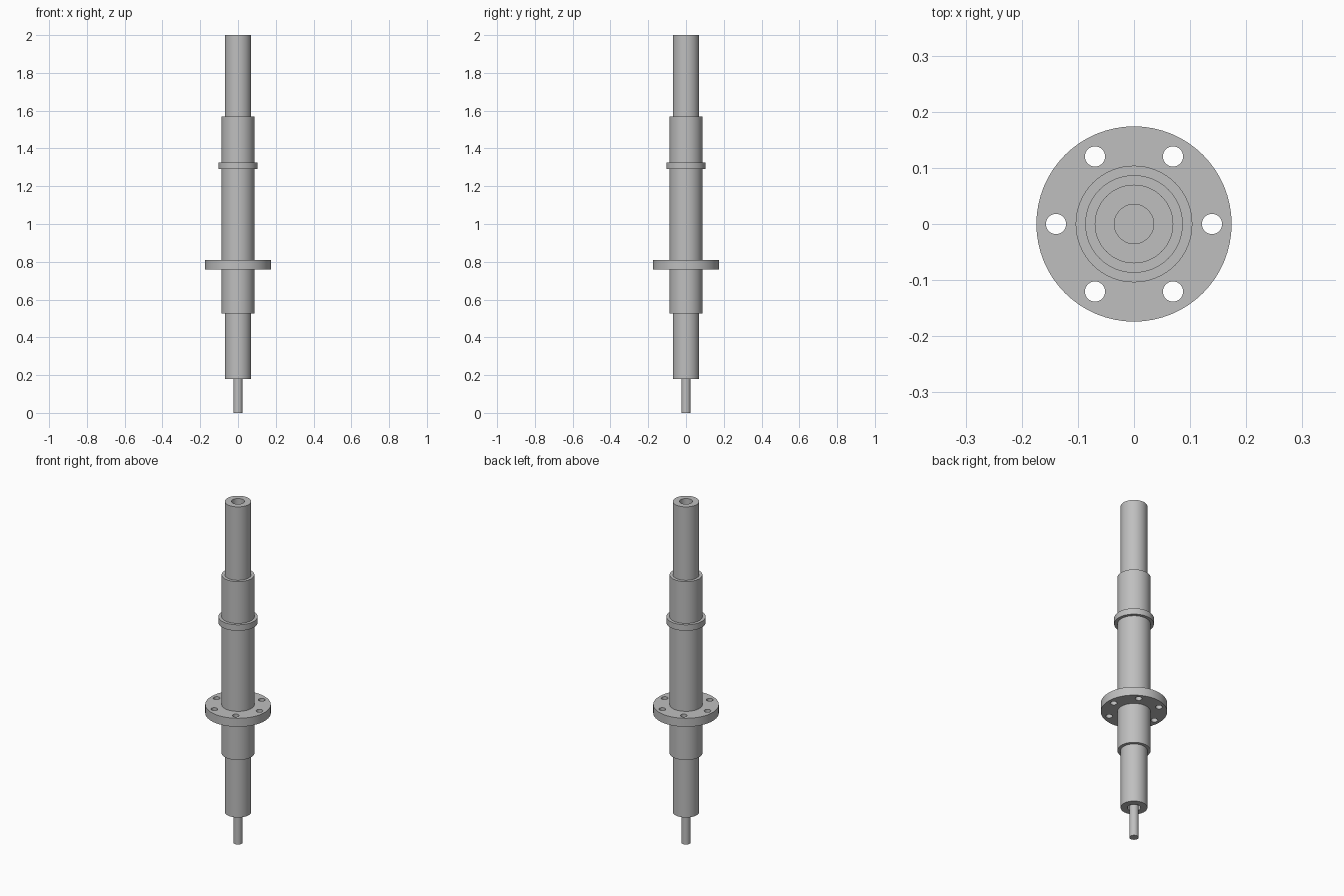
import bpy
import bmesh
import math
from mathutils import Matrix

cube = bpy.data.objects.get("Cube")
if cube:
    bpy.data.objects.remove(cube, do_unlink=True)

SEGMENTS = 64
TUBE_R, BORE_R, BODY_R, ROD_R = 0.07, 0.035, 0.087, 0.024
FLANGE_R, COLLAR_R = 0.174, 0.104
FLANGE_Z, COLLAR_Z = (0.76, 0.81), (1.29, 1.325)

steel = bpy.data.materials.new("grey steel")
steel.use_nodes = True
color = (0.52, 0.52, 0.52, 1)
steel.diffuse_color = color
steel.node_tree.nodes["Principled BSDF"].inputs["Base Color"].default_value = color


def finish(name, bm):
    """Turn a bmesh into a smooth steel object with sharp rims."""
    bmesh.ops.remove_doubles(bm, verts=bm.verts, dist=1e-5)
    bmesh.ops.recalc_face_normals(bm, faces=bm.faces)
    mesh = bpy.data.meshes.new(name)
    bm.to_mesh(mesh)
    bm.free()
    mesh.materials.append(steel)
    obj = bpy.data.objects.new(name, mesh)
    bpy.context.collection.objects.link(obj)
    return obj


def smooth(obj):
    bpy.ops.object.select_all(action="DESELECT")
    obj.select_set(True)
    bpy.context.view_layer.objects.active = obj
    bpy.ops.object.shade_smooth_by_angle(angle=math.radians(30))


def lathe(name, profile, closed=True):
    """Revolve (radius, height) points around the z axis."""
    bm = bmesh.new()
    verts = [bm.verts.new((r, 0, z)) for r, z in profile]
    edges = [bm.edges.new(pair) for pair in zip(verts, verts[1:])]
    if closed:
        edges.append(bm.edges.new((verts[-1], verts[0])))
    bmesh.ops.spin(bm, geom=verts + edges, cent=(0, 0, 0), axis=(0, 0, 1),
                   angle=math.tau, steps=SEGMENTS, use_merge=True)
    return finish(name, bm)


def ring(name, inner, outer, span):
    low, high = span
    return lathe(name, [(inner, low), (outer, low), (outer, high), (inner, high)])


# Hollow stepped housing: tube ends with a thicker middle
housing = lathe("housing_tube", [
    (BORE_R, 0.18), (TUBE_R, 0.18), (TUBE_R, 0.525), (BODY_R, 0.525),
    (BODY_R, 1.57), (TUBE_R, 1.57), (TUBE_R, 2.0), (BORE_R, 2.0)])
smooth(housing)

# Rod projecting below, widening to a piston that fills the bore
rod = lathe("piston_rod", [
    (0, 0), (ROD_R, 0), (ROD_R, 0.525), (BORE_R, 0.525),
    (BORE_R, 1.57), (0, 1.57)], closed=False)
smooth(rod)

# Narrow collar
smooth(ring("collar", BODY_R, COLLAR_R, COLLAR_Z))

# Mounting flange with six bolt holes
flange = ring("mounting_flange", BODY_R, FLANGE_R, FLANGE_Z)
bm = bmesh.new()
for i in range(6):
    a = i * math.tau / 6
    place = Matrix.Translation((0.139 * math.cos(a), 0.139 * math.sin(a), 0.785))
    bmesh.ops.create_cone(bm, cap_ends=True, segments=32, radius1=0.018,
                          radius2=0.018, depth=0.1, matrix=place)
cutter = finish("bolt_hole_cutter", bm)
cutter.hide_render = True

cut = flange.modifiers.new("bolt_holes", "BOOLEAN")
cut.operation = "DIFFERENCE"
cut.solver = "EXACT"
cut.object = cutter
bpy.context.view_layer.objects.active = flange
bpy.ops.object.modifier_apply(modifier=cut.name)
bpy.data.objects.remove(cutter, do_unlink=True)
smooth(flange)
